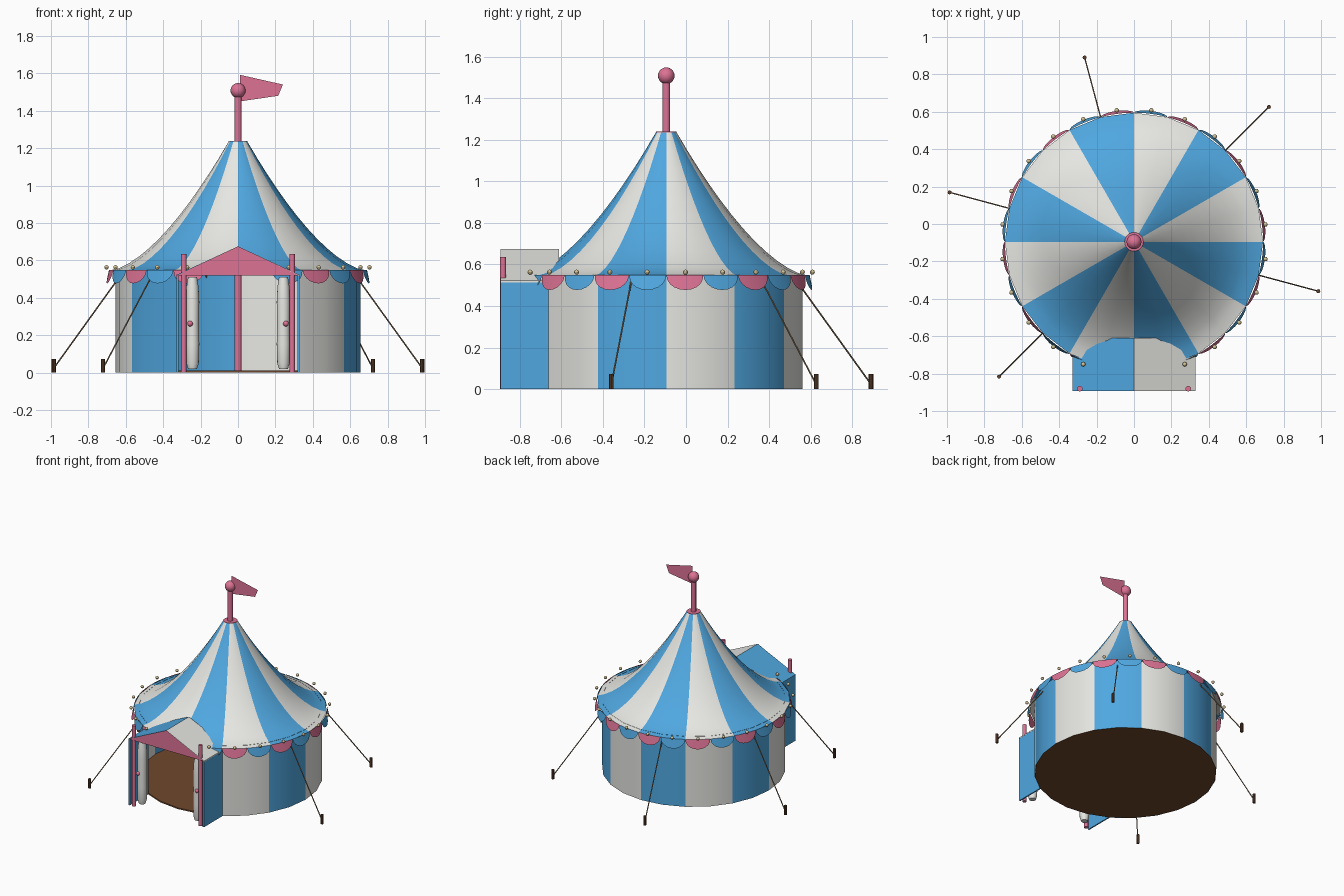
import bpy, bmesh, math
from mathutils import Vector

if "Cube" in bpy.data.objects:
    bpy.data.objects.remove(bpy.data.objects["Cube"])

CY = -0.095            # y of the tent axis
R_WALL, R_EAVE, Z_EAVE, Z_TOP = 0.655, 0.69, 0.545, 1.235


def mat(name, r, g, b):
    m = bpy.data.materials.new(name)
    m.diffuse_color = (r, g, b, 1)
    m.use_nodes = True
    m.node_tree.nodes["Principled BSDF"].inputs["Base Color"].default_value = m.diffuse_color
    return m


WHITE = mat("canvas_white", 0.82, 0.82, 0.79)
BLUE = mat("canvas_blue", 0.08, 0.39, 0.75)
PINK = mat("trim_pink", 0.72, 0.17, 0.30)
FLOOR = mat("floor_brown", 0.16, 0.065, 0.025)
STAKE = mat("stake_brown", 0.11, 0.05, 0.025)
ROPE = mat("rope_tan", 0.25, 0.17, 0.10)
BULB = mat("bulb_cream", 0.65, 0.54, 0.30)


def polar(r, deg, z):
    a = math.radians(deg)
    return Vector((r * math.cos(a), CY + r * math.sin(a), z))


def finish(name, bm, mats, smooth=True):
    bmesh.ops.remove_doubles(bm, verts=bm.verts, dist=1e-5)
    me = bpy.data.meshes.new(name)
    bm.to_mesh(me)
    bm.free()
    for m in mats:
        me.materials.append(m)
    ob = bpy.data.objects.new(name, me)
    bpy.context.collection.objects.link(ob)
    if smooth:
        bpy.ops.object.select_all(action='DESELECT')
        ob.select_set(True)
        bpy.context.view_layer.objects.active = ob
        bpy.ops.object.shade_smooth_by_angle(angle=math.radians(32))
    return ob


def face(bm, pts, index=0):
    f = bm.faces.new([bm.verts.new(p) for p in pts])
    f.material_index = index
    return f


def rod(name, a, b, r, m, sides=12):
    a, b = Vector(a), Vector(b)
    bm = bmesh.new()
    bmesh.ops.create_cone(bm, cap_ends=True, segments=sides, radius1=r, radius2=r,
                          depth=(b - a).length)
    q = (b - a).to_track_quat('Z', 'Y').to_matrix().to_4x4()
    q.translation = (a + b) / 2
    bm.transform(q)
    return finish(name, bm, [m])


def ball(name, c, r, m, u=16, v=10):
    bm = bmesh.new()
    bmesh.ops.create_uvsphere(bm, u_segments=u, v_segments=v, radius=r)
    bmesh.ops.translate(bm, verts=bm.verts, vec=Vector(c))
    return finish(name, bm, [m])


def box(name, lo, hi, m):
    bm = bmesh.new()
    bmesh.ops.create_cube(bm, size=1)
    for v in bm.verts:
        v.co = Vector([lo[i] if v.co[i] < 0 else hi[i] for i in range(3)])
    return finish(name, bm, [m], False)


def striped_shell(name, profile, skip=()):
    # revolved canvas, 24 sides, colour changes every 30 degrees
    bm = bmesh.new()
    for k in range(24):
        if k in skip:
            continue
        for (r0, z0), (r1, z1) in zip(profile, profile[1:]):
            face(bm, [polar(r0, 15 * k, z0), polar(r0, 15 * k + 15, z0),
                      polar(r1, 15 * k + 15, z1), polar(r1, 15 * k, z1)], (k // 2) % 2)
    return finish(name, bm, [WHITE, BLUE])


# Canvas wall with a doorway at the front, and the swept roof
striped_shell("tent_wall", [(R_WALL, 0), (R_WALL, Z_EAVE + 0.01)], (16, 17, 18, 19))
N = 12
striped_shell("tent_roof", [(R_EAVE - 0.64 * i / N, Z_EAVE + (Z_TOP - Z_EAVE) * (i / N) ** 1.6)
                            for i in range(N + 1)])

# Floor, centre pole, top collar and ball
bm = bmesh.new()
bmesh.ops.create_cone(bm, cap_ends=True, segments=24, radius1=R_WALL - 0.002,
                      radius2=R_WALL - 0.002, depth=0.01)
bmesh.ops.translate(bm, verts=bm.verts, vec=(0, CY, 0.005))
finish("floor", bm, [FLOOR])
rod("centre_pole", (0, CY, 0.01), (0, CY, 1.48), 0.019, PINK, 16)
rod("roof_collar", (0, CY, Z_TOP - 0.008), (0, CY, Z_TOP + 0.004), 0.05, PINK, 24)
ball("pole_ball", (0, CY, 1.508), 0.04, PINK, 20, 12)

# Flag
bm = bmesh.new()
face(bm, [(x, CY, z) for x, z in ((0.01, 1.45), (0.215, 1.48), (0.24, 1.54), (0.01, 1.592))])
finish("flag", bm, [PINK], False)

# Scalloped valance and bulbs round the eave
bm = bmesh.new()
S = 10
for k in range(24):
    if k in (17, 18):
        continue
    top, low = [], []
    for i in range(S + 1):
        u = math.cos(math.pi * i / S)
        d = math.sin(math.pi * i / S)
        deg = 15 * k + 7.5 - 7.4 * u
        top.append(polar(R_EAVE, deg, Z_EAVE + 0.003))
        low.append(polar(R_EAVE + 0.016 * d, deg, Z_EAVE - 0.068 * d))
    for i in range(S):
        face(bm, [low[i], low[i + 1], top[i + 1], top[i]], k % 2)
    ball("bulb", polar(0.709, 15 * k + 7.5, 0.563), 0.012, BULB, 10, 6)
finish("valance", bm, [PINK, BLUE])

# Guy ropes and stakes (none in front of the door)
for k in range(6):
    deg = 45 + 60 * k
    if deg == 285:
        continue
    rod("guy_rope", polar(0.65, deg, 0.52), polar(1.015, deg, 0.03), 0.004, ROPE, 6)
    rod("stake", polar(1.02, deg, 0), polar(1.02, deg, 0.072), 0.011, STAKE, 8)

# Porch roof: blue slope on the left, white slope on the right
F, B = -0.893, -0.61
for s, m, n in ((-1, BLUE, "left"), (1, WHITE, "right")):
    bm = bmesh.new()
    e = [(0, 0.675), (s * 0.33, 0.522), (s * 0.33, 0.514), (0, 0.667)]
    vf = [bm.verts.new((x, F, z)) for x, z in e]
    vb = [bm.verts.new((x, B, z)) for x, z in e]
    bm.faces.new(vf)
    bm.faces.new(vb)
    for i in range(4):
        bm.faces.new((vf[i], vf[(i + 1) % 4], vb[(i + 1) % 4], vb[i]))
    bmesh.ops.recalc_face_normals(bm, faces=bm.faces)
    finish("porch_roof_" + n, bm, [m], False)

    # Porch side wall, post, gathered curtain and tie-back knob
    x0, x1 = sorted((s * 0.318, s * 0.328))
    box("porch_wall_" + n, (x0, F, 0), (x1, -0.66, 0.516), BLUE)
    rod("porch_post_" + n, (s * 0.29, -0.88, 0), (s * 0.29, -0.88, 0.635), 0.015, PINK)
    bm = bmesh.new()
    prof = [(0.02, 0.001), (0.02, 0.024), (0.05, 0.033), (0.15, 0.036), (0.26, 0.034),
            (0.38, 0.036), (0.46, 0.032), (0.51, 0.024), (0.51, 0.001)]
    for (z0, r0), (z1, r1) in zip(prof, prof[1:]):
        for i in range(16):
            a, b = math.tau * i / 16, math.tau * (i + 1) / 16
            face(bm, [(s * 0.243 + r * math.cos(t), -0.845 + r * math.sin(t), z)
                      for r, t, z in ((r0, a, z0), (r0, b, z0), (r1, b, z1), (r1, a, z1))])
    finish("curtain_" + n, bm, [WHITE])
    ball("curtain_knob_" + n, (s * 0.256, -0.877, 0.262), 0.015, PINK)

# Porch gable
bm = bmesh.new()
face(bm, [(-0.325, F - 0.001, 0.52), (0.325, F - 0.001, 0.52), (0, F - 0.001, 0.675)])
finish("porch_gable", bm, [PINK], False)
